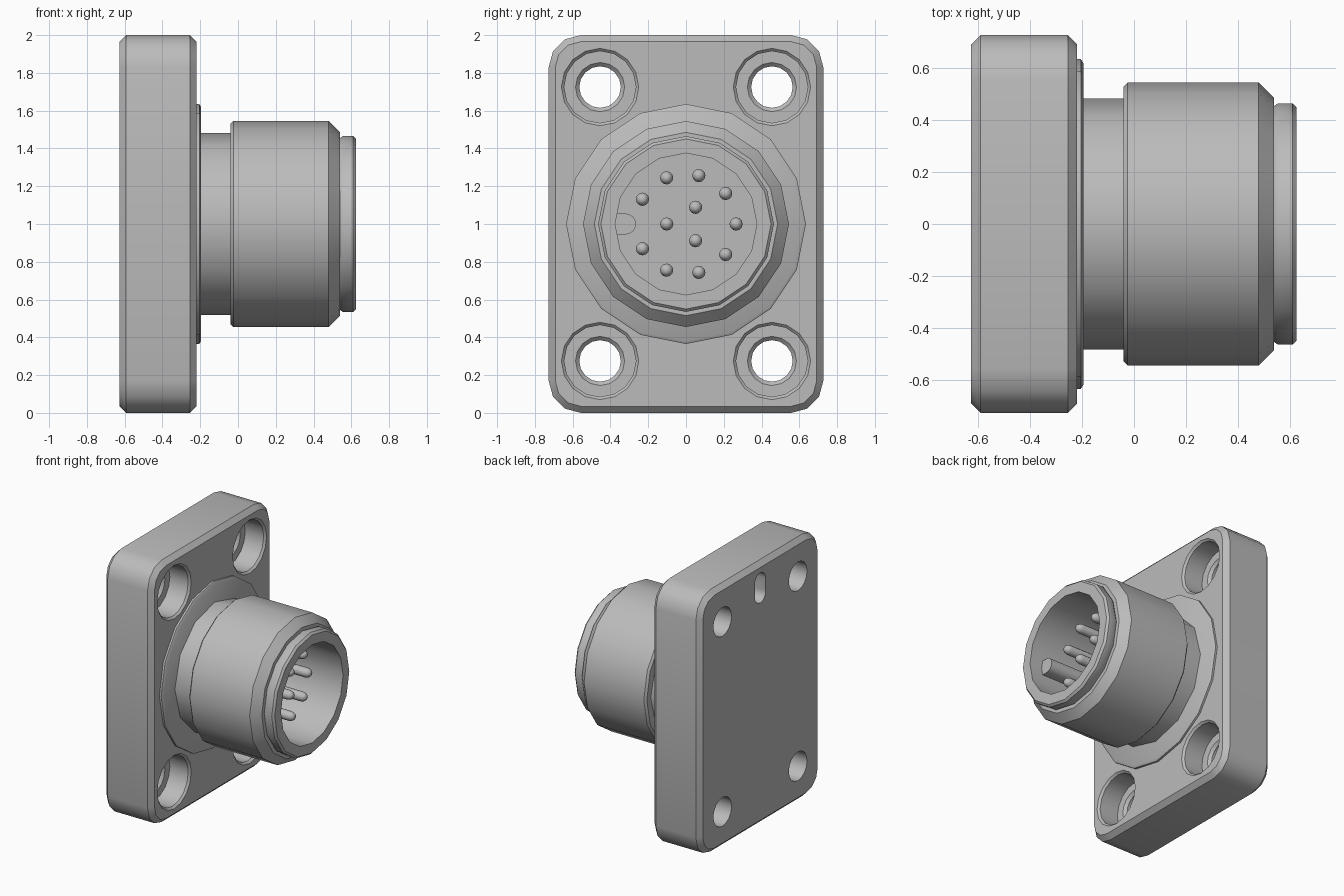
import bpy, bmesh, math

cube = bpy.data.objects.get("Cube")
if cube:
    bpy.data.objects.remove(cube, do_unlink=True)

grey = bpy.data.materials.new("grey_metal")
grey.use_nodes = True
GREY = (0.5, 0.5, 0.5, 1)
grey.diffuse_color = GREY
grey.node_tree.nodes["Principled BSDF"].inputs["Base Color"].default_value = GREY


def circle(r, sides):
    """Cross-section circle in the y-z plane."""
    step = 2 * math.pi / sides
    return [(r * math.cos(i * step), r * math.sin(i * step)) for i in range(sides)]


def rounded_rect(hy, hz, r, segs):
    """Cross-section rounded rectangle in the y-z plane."""
    pts = []
    for k, (sy, sz) in enumerate([(1, 1), (-1, 1), (-1, -1), (1, -1)]):
        for i in range(segs + 1):
            a = (k + i / segs) * math.pi / 2
            pts.append((sy * (hy - r) + r * math.cos(a), sz * (hz - r) + r * math.sin(a)))
    return pts


def loft(name, sections, y=0, z=1):
    """Join cross-sections (x, outline) along the x axis into a closed solid."""
    bm = bmesh.new()
    rings = [[bm.verts.new((x, y + p, z + q)) for p, q in outline] for x, outline in sections]
    n = len(rings[0])
    for a, b in zip(rings, rings[1:]):
        for i in range(n):
            j = (i + 1) % n
            bm.faces.new((a[i], a[j], b[j], b[i]))
    bm.faces.new(rings[0])
    bm.faces.new(rings[-1])
    bmesh.ops.recalc_face_normals(bm, faces=bm.faces)
    mesh = bpy.data.meshes.new(name)
    bm.to_mesh(mesh)
    bm.free()
    mesh.materials.append(grey)
    obj = bpy.data.objects.new(name, mesh)
    bpy.context.collection.objects.link(obj)
    return obj


def lathe(name, profile, sides, y=0, z=1):
    return loft(name, [(x, circle(r, sides)) for x, r in profile], y, z)


def select(obj):
    bpy.ops.object.select_all(action='DESELECT')
    obj.select_set(True)
    bpy.context.view_layer.objects.active = obj


def smooth(obj):
    select(obj)
    bpy.ops.object.shade_smooth_by_angle(angle=math.radians(35))


def cut(obj, cutter):
    cutter.hide_render = True
    select(obj)
    mod = obj.modifiers.new("cut", 'BOOLEAN')
    mod.operation = 'DIFFERENCE'
    mod.solver = 'EXACT'
    mod.object = cutter
    bpy.ops.object.modifier_apply(modifier=mod.name)
    bpy.data.objects.remove(cutter, do_unlink=True)


# Mounting flange with chamfered rims
flange = loft("flange", [
    (x, rounded_rect(0.727 - d, 1 - d, 0.17 - d, 3))
    for x, d in [(-0.627, 0.035), (-0.592, 0), (-0.255, 0), (-0.22, 0.035)]])

# Four counterbored screw holes
screw_profile = [(-0.7, 0.11), (-0.41, 0.11), (-0.39, 0.13), (-0.39, 0.19),
                 (-0.235, 0.19), (-0.215, 0.21), (-0.1, 0.21)]
for sy in (-1, 1):
    for sz in (-1, 1):
        cut(flange, lathe("screw_cutter", screw_profile, 16, sy * 0.455, 1 + sz * 0.725))

# Blind locating slot on the back
slot_shape = rounded_rect(0.065, 0.115, 0.0649, 4)
cut(flange, loft("slot_cutter", [(-0.7, slot_shape), (-0.5, slot_shape)], 0, 1.81))
smooth(flange)

# Seal ring and neck between flange and shell
smooth(lathe("seal_ring", [(-0.23, 0.635), (-0.205, 0.635), (-0.195, 0.62)], 16))
smooth(lathe("neck", [(-0.22, 0.483), (-0.03, 0.483)], 12))

# Hollow connector shell: outside, rim, then bore down to its floor
smooth(lathe("shell", [
    (-0.04, 0.53), (-0.025, 0.545), (0.48, 0.545), (0.54, 0.485), (0.54, 0.455),
    (0.555, 0.465), (0.61, 0.465), (0.625, 0.45), (0.625, 0.375), (0.05, 0.375)], 16))

# Polarising key on the bore wall
key_shape = rounded_rect(0.08, 0.055, 0.0549, 4)
smooth(loft("key", [(0.03, key_shape), (0.52, key_shape)], -0.345))

# Contact pins: nine on the outer ring, three on the inner ring
pins = [(0.265, a * 37.6) for a in range(-4, 5)] + [(0.102, a) for a in (-60, 60, 180)]
for i, (r, deg) in enumerate(pins):
    a = math.radians(deg)
    smooth(lathe(f"pin_{i + 1}", [(0.03, 0.035), (0.395, 0.035), (0.415, 0.03),
                                  (0.428, 0.02), (0.433, 0.008)],
                 12, r * math.cos(a), 1 + r * math.sin(a)))
